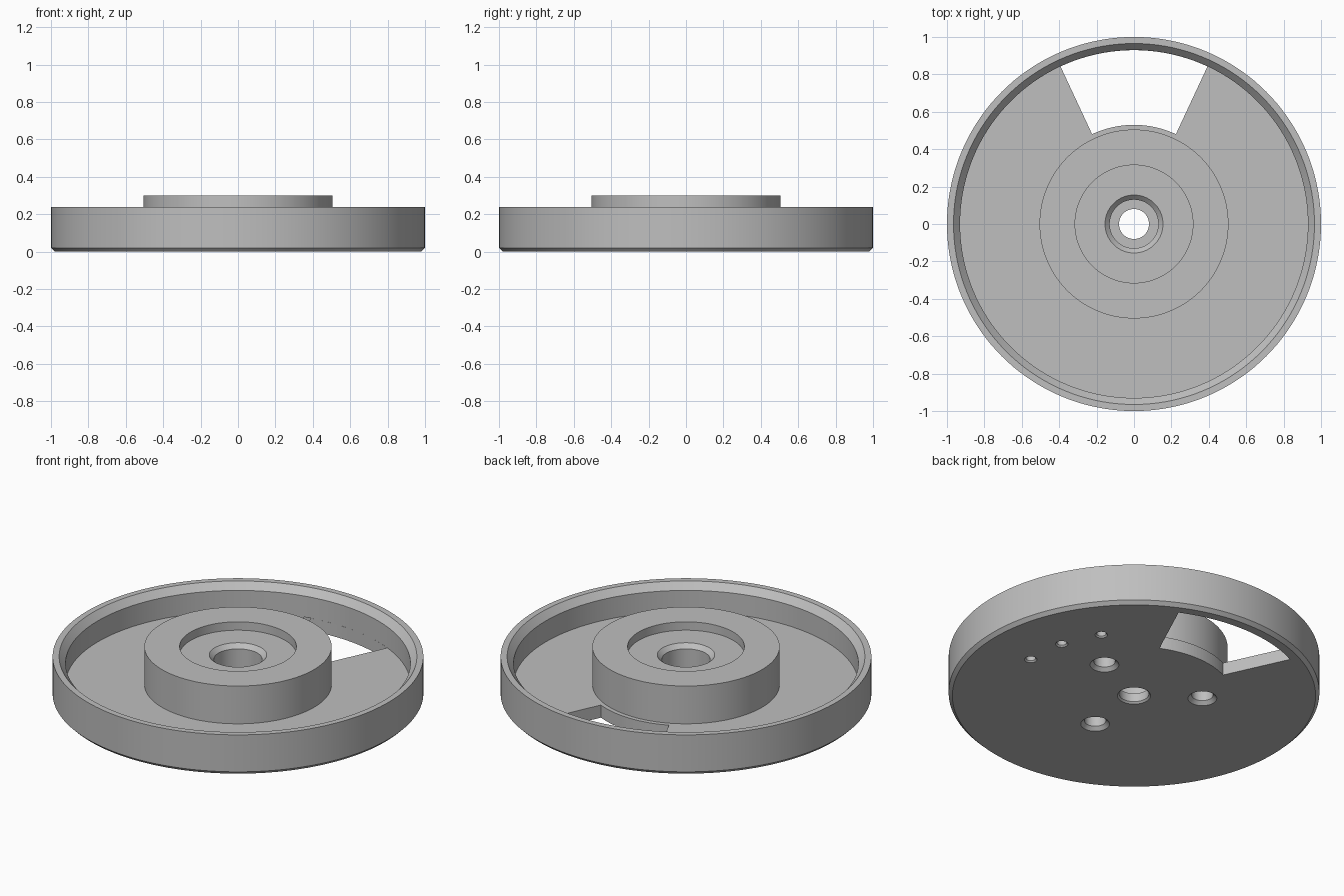
import bpy
import bmesh
from math import pi, sin, cos, radians
from mathutils import Vector, Matrix

cube = bpy.data.objects.get("Cube")
if cube:
    bpy.data.objects.remove(cube)

SEG = 144
FLOOR = 0.075

grey = bpy.data.materials.new("plain_grey")
grey.use_nodes = True
colour = (0.52, 0.52, 0.52, 1)
grey.diffuse_color = colour
grey.node_tree.nodes["Principled BSDF"].inputs["Base Color"].default_value = colour


def finish(name, bm):
    bmesh.ops.remove_doubles(bm, verts=bm.verts, dist=1e-5)
    bmesh.ops.dissolve_degenerate(bm, edges=bm.edges, dist=1e-6)
    bmesh.ops.recalc_face_normals(bm, faces=bm.faces)
    mesh = bpy.data.meshes.new(name)
    bm.to_mesh(mesh)
    bm.free()
    mesh.materials.append(grey)
    obj = bpy.data.objects.new(name, mesh)
    bpy.context.collection.objects.link(obj)
    return obj


def lathe(name, profile, steps=SEG, start=0, sweep=360, at=(0, 0, 0)):
    """Spin a closed (radius, height) outline round z; part sweeps get end caps."""
    bm = bmesh.new()
    spin = Matrix.Rotation(radians(start), 3, 'Z')
    verts = [bm.verts.new(spin @ Vector((r, 0, z))) for r, z in profile]
    face = bm.faces.new(verts)
    geom = list(face.edges) + verts
    if sweep < 360:
        geom.append(face)
        bmesh.ops.duplicate(bm, geom=[face] + geom[:-1])
    else:
        bm.faces.remove(face)
        geom = list(bm.edges) + verts
    bmesh.ops.spin(bm, geom=geom, cent=(0, 0, 0), axis=(0, 0, 1),
                   angle=radians(sweep), steps=steps)
    bmesh.ops.translate(bm, verts=bm.verts, vec=at)
    return finish(name, bm)


# Wheel body: chamfered rim, thin floor, raised hub with stepped bore
body = lathe("wheel_body", [
    (0.09, 0), (0.98, 0), (1, 0.02), (1, 0.24), (0.965, 0.24), (0.93, 0.20),
    (0.93, FLOOR), (0.505, FLOOR), (0.505, 0.30), (0.315, 0.30), (0.315, 0.25),
    (0.155, 0.25), (0.13, 0.225), (0.13, 0.06), (0.08, 0.06), (0.08, 0.01)])


# Window through the floor, a ring sector at the back
def sector(name, r0, r1, z0, z1, a0, a1, steps=20):
    bm = bmesh.new()
    angles = [radians(a0 + (a1 - a0) * i / steps) for i in range(steps + 1)]
    outline = [(r1 * cos(a), r1 * sin(a), z0) for a in angles]
    outline += [(r0 * cos(a), r0 * sin(a), z0) for a in reversed(angles)]
    face = bm.faces.new([bm.verts.new(p) for p in outline])
    top = bmesh.ops.extrude_face_region(bm, geom=[face])["geom"]
    bmesh.ops.translate(bm, vec=(0, 0, z1 - z0),
                        verts=[v for v in top if isinstance(v, bmesh.types.BMVert)])
    return finish(name, bm)


cutters = [sector("window_cutter", 0.53, 0.9295, -0.1, 0.12, 65, 115)]


# Blind chamfered holes in the underside
def hole(name, ring, angle, outer, inner, depth):
    a = radians(angle)
    c = outer - inner
    cutters.append(lathe(name, [
        (0, -0.05), (outer, -0.05), (outer, 0), (inner, c),
        (inner, depth), (0, depth)], 32, at=(ring * cos(a), ring * sin(a), 0)))


for i in range(3):
    hole("mount_hole_cutter", 0.37, 24.5 + 120 * i, 0.078, 0.058, 0.2)
    hole("small_hole_cutter", 0.68, -5 + 20 * i, 0.034, 0.026, 0.055)

# Cut the openings, then drop the cutters
bpy.context.view_layer.objects.active = body
for cutter in cutters:
    cutter.hide_render = True
    mod = body.modifiers.new("cut", 'BOOLEAN')
    mod.operation = 'DIFFERENCE'
    mod.solver = 'EXACT'
    mod.object = cutter
    bpy.ops.object.modifier_apply(modifier=mod.name)
    bpy.data.objects.remove(cutter)

# Smooth round walls with crisp edges
bpy.ops.object.select_all(action='DESELECT')
body.select_set(True)
bpy.ops.object.shade_smooth_by_angle(angle=radians(25))
